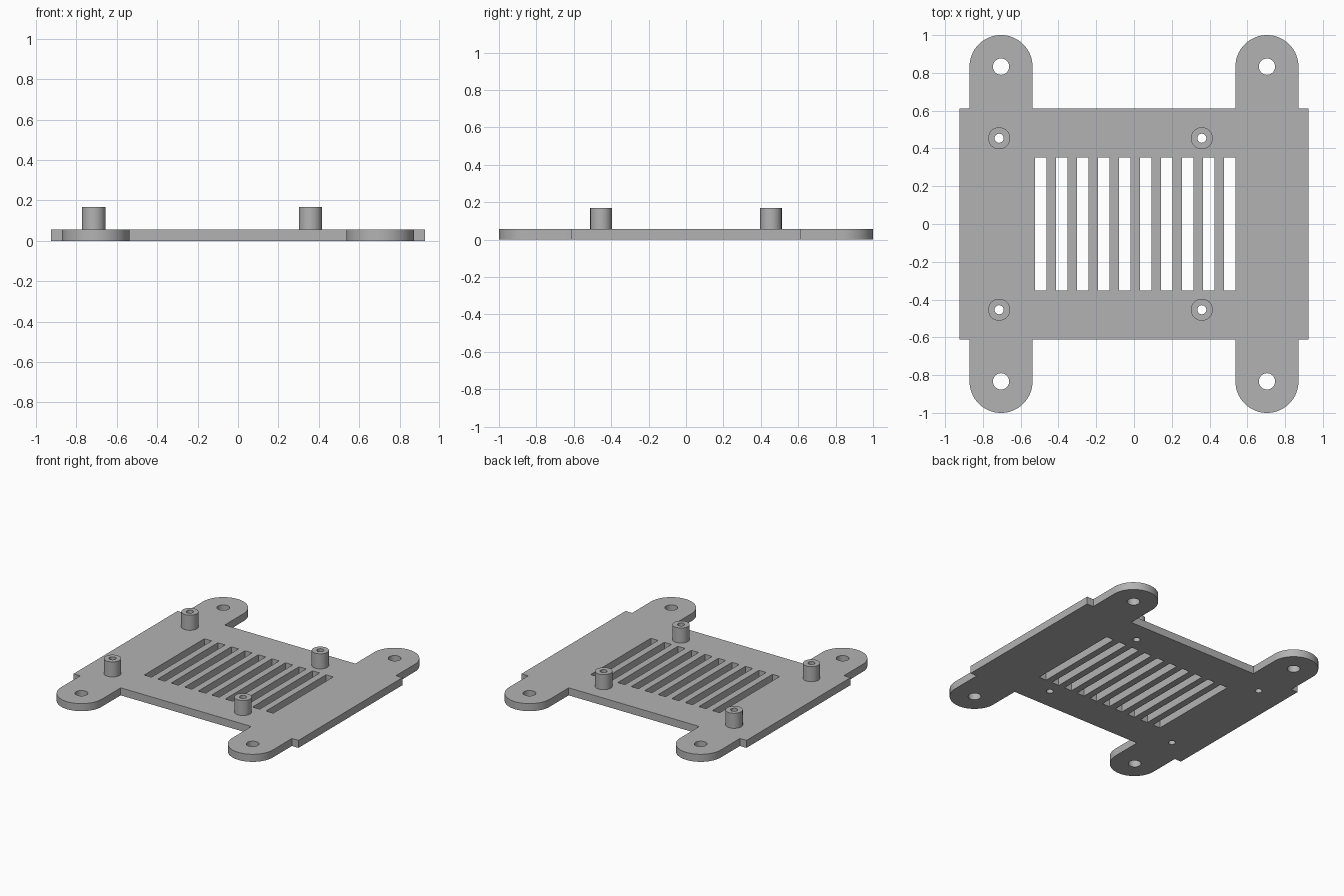
import bpy
import bmesh
from math import sin, cos, pi, radians

cube = bpy.data.objects.get("Cube")
if cube:
    bpy.data.objects.remove(cube, do_unlink=True)

grey = bpy.data.materials.new("plain grey")
grey.use_nodes = True
colour = (0.45, 0.45, 0.45, 1)
grey.diffuse_color = colour
grey.node_tree.nodes["Principled BSDF"].inputs["Base Color"].default_value = colour

PLATE_X, PLATE_Y, PLATE_TOP = 0.925, 0.611, 0.056
TAB_X, TAB_Y, TAB_R, TAB_HOLE = 0.704, 0.833, 0.167, 0.043
POST_XS, POST_Y, POST_R, POST_HOLE, POST_TOP = (-0.714, 0.359), 0.454, 0.058, 0.024, 0.168
SLOT_START, SLOT_STEP, SLOT_W, SLOT_Y, SLOTS = -0.494, 0.1112, 0.06, 0.353, 10


def arc(x, y, r, start, end, steps):
    angles = [start + (end - start) * i / steps for i in range(steps + 1)]
    return [(x + r * cos(a), y + r * sin(a)) for a in angles]


def circle(x, y, r):
    return arc(x, y, r, 0, 2 * pi, 48)[:-1]


def rectangle(x, half_w, half_h):
    return [(x - half_w, -half_h), (x + half_w, -half_h), (x + half_w, half_h), (x - half_w, half_h)]


def extrude_profile(name, loops, bottom, top):
    """Extrude an outline with holes, given as closed loops, from bottom to top."""
    curve = bpy.data.curves.new(name, "CURVE")
    curve.dimensions = "2D"
    curve.fill_mode = "BOTH"
    curve.extrude = (top - bottom) / 2
    for loop in loops:
        spline = curve.splines.new("POLY")
        spline.points.add(len(loop) - 1)
        for point, (x, y) in zip(spline.points, loop):
            point.co = (x, y, 0, 1)
        spline.use_cyclic_u = True
    source = bpy.data.objects.new(name + " profile", curve)
    bpy.context.collection.objects.link(source)
    bpy.context.view_layer.update()
    graph = bpy.context.evaluated_depsgraph_get()
    mesh = bpy.data.meshes.new_from_object(source.evaluated_get(graph))
    bpy.data.objects.remove(source, do_unlink=True)

    # Weld the caps to the walls
    bm = bmesh.new()
    bm.from_mesh(mesh)
    bmesh.ops.translate(bm, verts=bm.verts, vec=(0, 0, (top + bottom) / 2))
    bmesh.ops.remove_doubles(bm, verts=bm.verts, dist=0.0001)
    bmesh.ops.recalc_face_normals(bm, faces=bm.faces)
    bm.to_mesh(mesh)
    bm.free()
    mesh.materials.clear()
    mesh.materials.append(grey)

    obj = bpy.data.objects.new(name, mesh)
    bpy.context.collection.objects.link(obj)
    bpy.ops.object.select_all(action="DESELECT")
    obj.select_set(True)
    bpy.context.view_layer.objects.active = obj
    bpy.ops.object.shade_smooth_by_angle(angle=radians(30))
    return obj


# Plate outline with rounded mounting tabs, back half then front half
back = [(PLATE_X, PLATE_Y)]
for x in (TAB_X, -TAB_X):
    back.append((x + TAB_R, PLATE_Y))
    back += arc(x, TAB_Y, TAB_R, 0, pi, 32)
    back.append((x - TAB_R, PLATE_Y))
back.append((-PLATE_X, PLATE_Y))
outline = back + [(-x, -y) for x, y in back]

# Vent slots, tab holes and post holes
posts = [(x, y) for x in POST_XS for y in (-POST_Y, POST_Y)]
slots = [rectangle(SLOT_START + i * SLOT_STEP, SLOT_W / 2, SLOT_Y) for i in range(SLOTS)]
tab_holes = [circle(x, y, TAB_HOLE) for x in (-TAB_X, TAB_X) for y in (-TAB_Y, TAB_Y)]
post_holes = [circle(x, y, POST_HOLE) for x, y in posts]
extrude_profile("base_plate", [outline] + slots + tab_holes + post_holes, 0, PLATE_TOP)

# Hollow standoff posts
for x, y in posts:
    side = "left" if x > 0 else "right"
    end = "back" if y > 0 else "front"
    extrude_profile(f"{end}_{side}_standoff",
                    [circle(x, y, POST_R), circle(x, y, POST_HOLE)], PLATE_TOP, POST_TOP)
